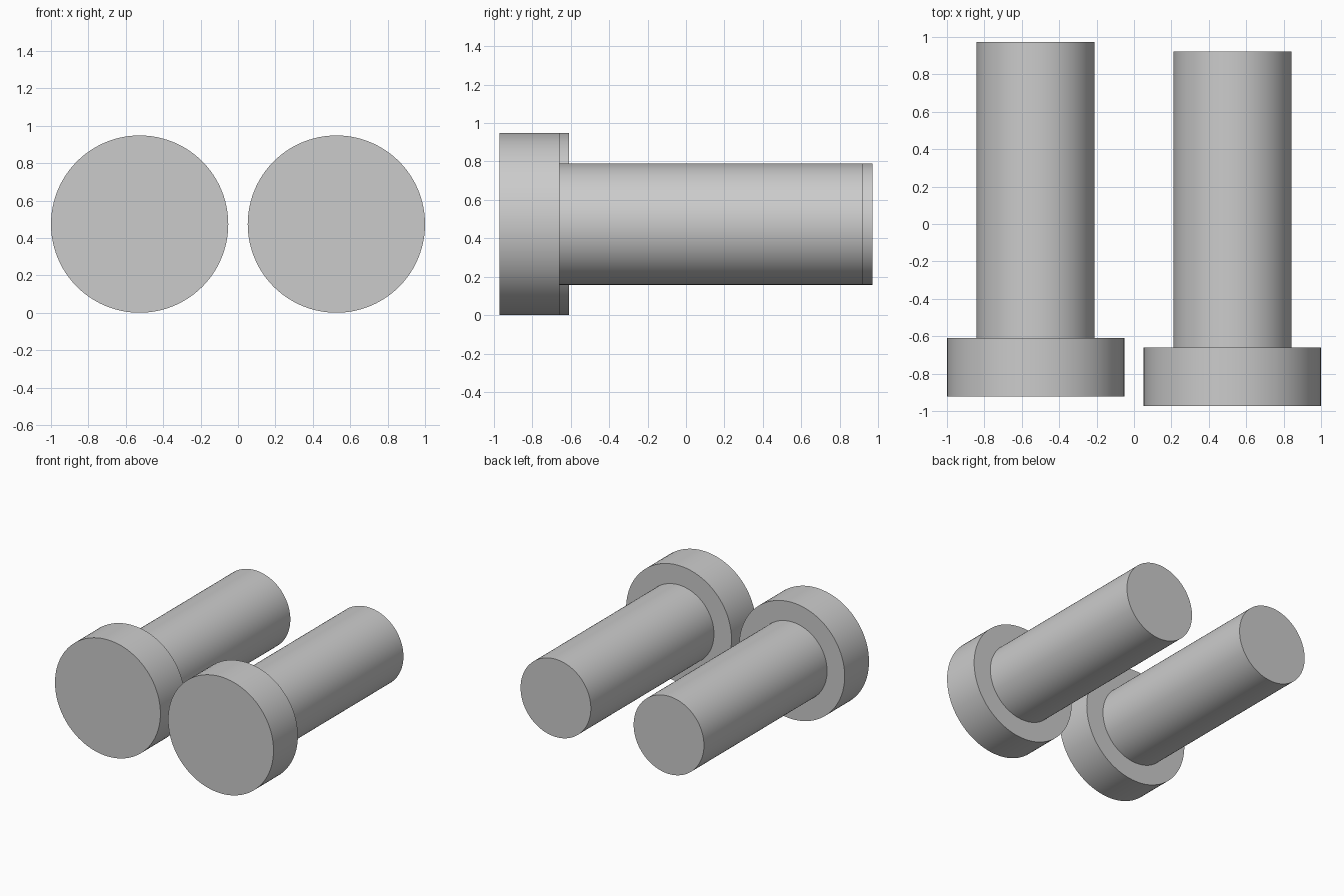
import bpy
import bmesh
import math
from mathutils import Matrix, Vector

cube = bpy.data.objects.get("Cube")
if cube:
    bpy.data.objects.remove(cube, do_unlink=True)

HEAD_RADIUS, SHAFT_RADIUS = 0.474, 0.316
HEAD_DEPTH, LENGTH = 0.313, 1.894
SEGMENTS = 96

steel = bpy.data.materials.new("plain_grey")
steel.use_nodes = True
grey = (0.6, 0.6, 0.6, 1)
steel.diffuse_color = grey
steel.node_tree.nodes["Principled BSDF"].inputs["Base Color"].default_value = grey


def make_pin(name, x, front_y):
    """Lathe a flat-headed pin along y, with its head at the front."""
    profile = [(0, 0), (HEAD_RADIUS, 0), (HEAD_RADIUS, HEAD_DEPTH),
               (SHAFT_RADIUS, HEAD_DEPTH), (SHAFT_RADIUS, LENGTH), (0, LENGTH)]
    bm = bmesh.new()
    verts = [bm.verts.new((r, y, 0)) for r, y in profile]
    edges = [bm.edges.new(pair) for pair in zip(verts, verts[1:])]
    bmesh.ops.spin(bm, geom=verts + edges, cent=(0, 0, 0), axis=(0, 1, 0),
                   angle=math.tau, steps=SEGMENTS)
    bmesh.ops.remove_doubles(bm, verts=bm.verts, dist=0.0001)
    bmesh.ops.recalc_face_normals(bm, faces=bm.faces)
    mesh = bpy.data.meshes.new(name)
    bm.to_mesh(mesh)
    bm.free()
    mesh.materials.append(steel)
    pin = bpy.data.objects.new(name, mesh)
    pin.location = (x, front_y, HEAD_RADIUS)
    bpy.context.collection.objects.link(pin)

    # Smooth round walls, crisp rims
    bpy.ops.object.select_all(action="DESELECT")
    pin.select_set(True)
    bpy.context.view_layer.objects.active = pin
    bpy.ops.object.shade_smooth_by_angle(angle=math.radians(30))


# Two equal pins, the left one set slightly forward
make_pin("right_pin", -0.526, -0.922)
make_pin("left_pin", 0.526, -0.972)
